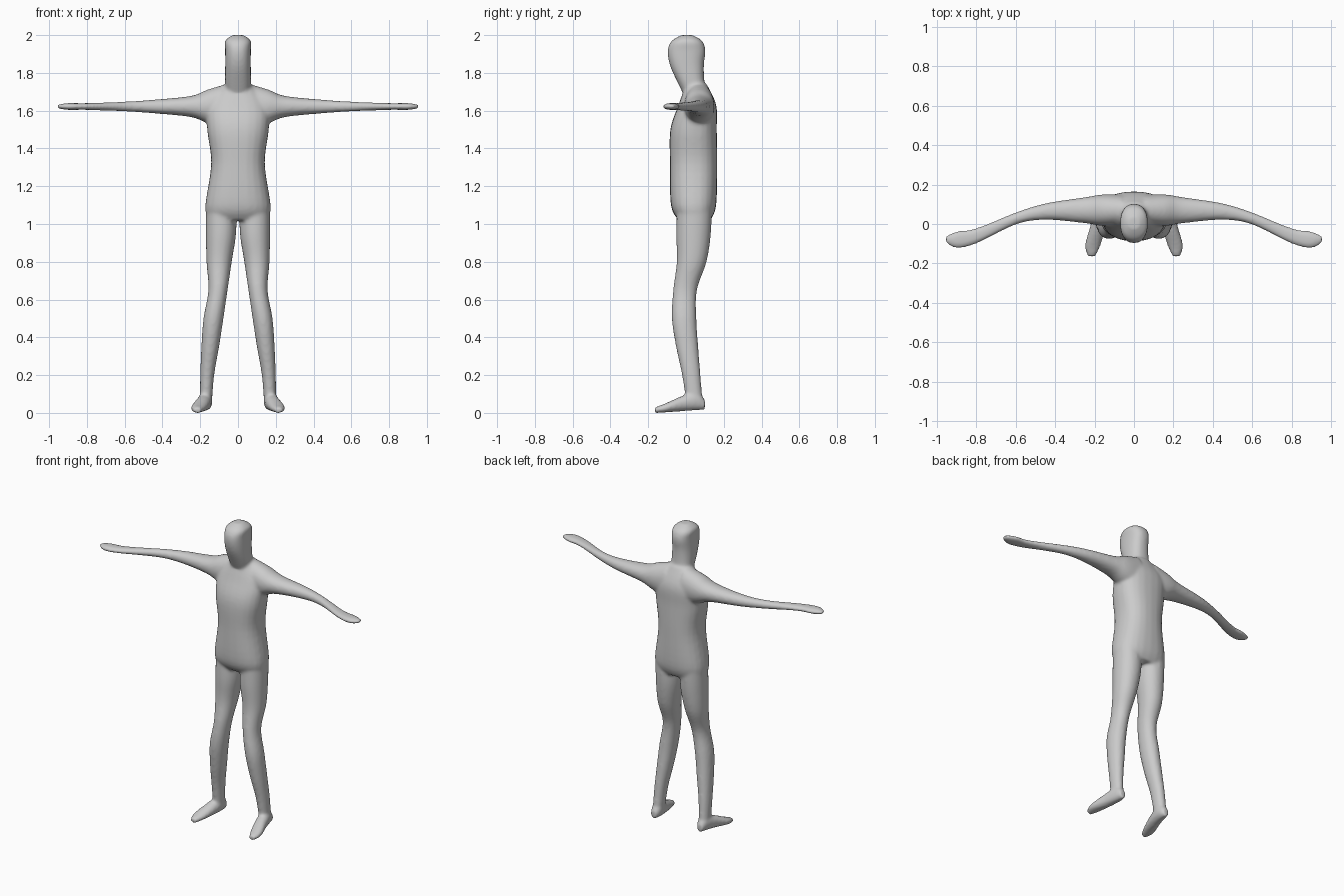
import bpy, bmesh, math

cube = bpy.data.objects.get("Cube")
if cube:
    bpy.data.objects.remove(cube)

SIDES = 24
STEPS = 5


def blend(before, start, end, after, t):
    """Catmull-Rom value between start and end."""
    into, out = (end - before) / 2, (after - start) / 2
    rise = end - start
    return start + t * (into + t * (3 * rise - 2 * into - out
                                    + t * (into + out - 2 * rise)))


def smooth_sections(sections):
    """Add in-between sections along a limb."""
    padded = [sections[0], *sections, sections[-1]]
    result = []
    for before, start, end, after in zip(padded, padded[1:], padded[2:], padded[3:]):
        for step in range(STEPS):
            result.append([blend(*values, step / STEPS)
                           for values in zip(before, start, end, after)])
    return result + [sections[-1]]


def rounded(value, power):
    """Bend a sine or cosine towards a boxier section."""
    return math.copysign(abs(value) ** (2 / power), value)


def loft(bm, axis, sections, power=2.1, side=1):
    """Skin sections: place on the axis, then centre and radius on the other two."""
    first, second = [dim for dim in range(3) if dim != axis]
    loops = []
    for place, centre_a, radius_a, centre_b, radius_b in smooth_sections(sections):
        loop = []
        for corner in range(SIDES):
            angle = math.tau * corner / SIDES
            point = [place, place, place]
            point[first] = centre_a + radius_a * rounded(math.cos(angle), power)
            point[second] = centre_b + radius_b * rounded(math.sin(angle), power)
            point[0] *= side
            loop.append(bm.verts.new(point))
        loops.append(loop)
    faces = [bm.faces.new(loops[0]), bm.faces.new(loops[-1])]
    for lower, upper in zip(loops, loops[1:]):
        for corner in range(SIDES):
            prev = corner - 1
            faces.append(bm.faces.new((lower[prev], lower[corner],
                                       upper[corner], upper[prev])))
    bmesh.ops.recalc_face_normals(bm, faces=faces)


# Torso: height, half width, middle and half depth
torso = [(0 + z, 0, width, y, depth) for z, width, y, depth in (
    (1.02, .16, .045, .085), (1.1, .173, .04, .12), (1.32, .142, .04, .125),
    (1.5, .163, .04, .123), (1.63, .16, .06, .1), (1.74, .07, .055, .055))]

# Head and neck: an even width that closes at the crown
head = [(z, 0, min(depth, .068), y, depth) for z, y, depth in (
    (1.64, .07, .06), (1.74, .03, .07), (1.84, .005, .09),
    (1.92, .003, .1), (1.97, .005, .08), (2, .005, .03))]

# Legs: evenly spaced from hip to ankle, a little deeper than wide
leg = [(1.1 - .15 * i, x, radius, y, radius + .012) for i, (x, y, radius) in enumerate((
    (.09, .045, .08), (.09, .04, .08), (.1, .03, .067), (.106, -.005, .051),
    (.13, -.01, .053), (.147, .006, .047), (.163, .028, .037), (.17, .045, .032)))]

# Feet: heel to toe on a gently sloping sole
foot = []
for y, x, width, top in ((.1, .17, .02, .07), (.06, .17, .035, .11),
                         (-.02, .185, .04, .09), (-.11, .21, .04, .05),
                         (-.165, .215, .02, .03)):
    sole = .01 + .07 * y
    foot.append((y, x, width, (top + sole) / 2, (top - sole) / 2))

# Arms: level from shoulder to fingertips, sweeping forward
arm = [(x, y, depth, 1.622, height) for x, y, depth, height in (
    (.06, .07, .08, .12), (.16, .07, .08, .09), (.25, .07, .066, .056),
    (.45, .063, .042, .036), (.6, .028, .031, .026), (.8, -.06, .04, .018),
    (.9, -.08, .043, .018), (.955, -.078, .018, .01))]

bm = bmesh.new()
loft(bm, 2, torso, 2.4)
loft(bm, 2, head, 2.4)
for side in (1, -1):
    loft(bm, 2, leg, side=side)
    loft(bm, 1, foot, side=side)
    loft(bm, 0, arm, side=side)

mesh = bpy.data.meshes.new("body")
bm.to_mesh(mesh)
bm.free()
body = bpy.data.objects.new("body", mesh)
bpy.context.collection.objects.link(body)

# Fuse the parts into one skin and soften the joins
fuse = body.modifiers.new("fuse", 'REMESH')
fuse.mode = 'VOXEL'
fuse.voxel_size = .009
fuse.use_smooth_shade = True
soften = body.modifiers.new("soften", 'SMOOTH')
soften.factor = .5
soften.iterations = 8

# Plain grey skin
grey = bpy.data.materials.new("plain grey")
grey.use_nodes = True
colour = (.6, .6, .6, 1)
grey.diffuse_color = colour
grey.node_tree.nodes["Principled BSDF"].inputs["Base Color"].default_value = colour
mesh.materials.append(grey)
